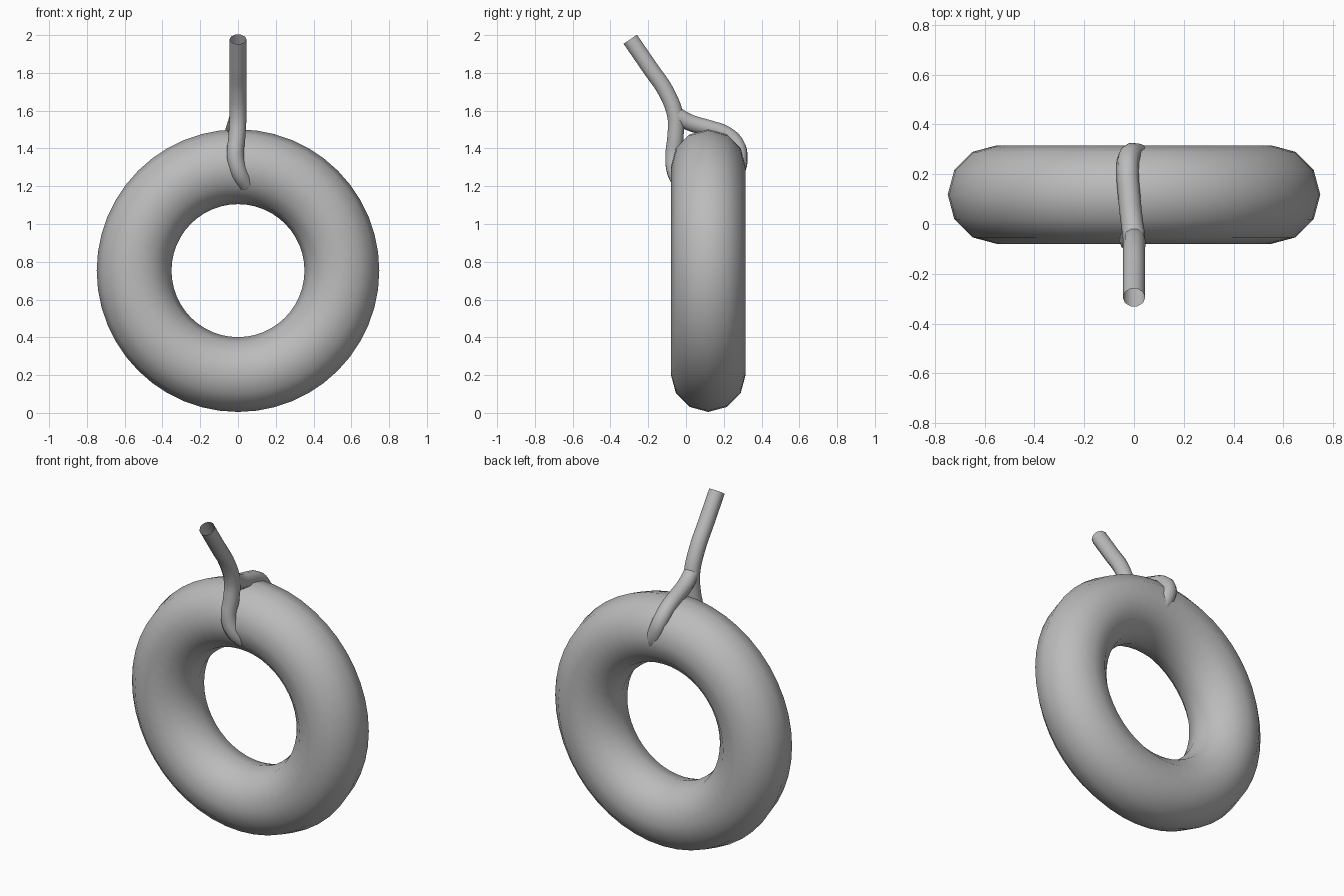
import bpy
import math

if "Cube" in bpy.data.objects:
    bpy.data.objects.remove(bpy.data.objects["Cube"])

# one flat grey for everything
grey = bpy.data.materials.new("mid grey")
grey.diffuse_color = (0.5, 0.5, 0.5, 1)
grey.use_nodes = True
grey.node_tree.nodes["Principled BSDF"].inputs["Base Color"].default_value = grey.diffuse_color


def finish(obj, name, angle):
    """Name, colour and smooth an object."""
    obj.name = name
    obj.data.materials.clear()
    obj.data.materials.append(grey)
    bpy.ops.object.select_all(action='DESELECT')
    obj.select_set(True)
    bpy.context.view_layer.objects.active = obj
    bpy.ops.object.shade_smooth_by_angle(angle=math.radians(angle))


def rope(name, points, radius=0.045):
    """Open-ended ten-sided tube through the given points."""
    curve = bpy.data.curves.new(name, 'CURVE')
    curve.dimensions = '3D'
    curve.bevel_depth = radius
    curve.bevel_resolution = 3
    curve.resolution_u = 4
    spline = curve.splines.new('BEZIER')
    spline.bezier_points.add(len(points) - 1)
    for bp, co in zip(spline.bezier_points, points):
        bp.co = co
        bp.handle_left_type = bp.handle_right_type = 'AUTO'
    obj = bpy.data.objects.new(name, curve)
    bpy.context.collection.objects.link(obj)
    bpy.ops.object.select_all(action='DESELECT')
    obj.select_set(True)
    bpy.context.view_layer.objects.active = obj
    bpy.ops.object.convert(target='MESH')
    finish(bpy.context.object, name, 60)


# upright ring
bpy.ops.mesh.primitive_torus_add(
    major_radius=0.55, minor_radius=0.198, major_segments=48, minor_segments=12,
    location=(0, 0.118, 0.753), rotation=(math.pi / 2, 0, 0))
finish(bpy.context.object, "ring", 60)

# hanging rope: free end at the top, running down the front of the ring
rope("hanging_rope", [
    (0, -0.295, 1.978), (0, -0.19, 1.825), (0, -0.105, 1.70), (0, -0.056, 1.57),
    (-0.006, -0.056, 1.46), (-0.014, -0.066, 1.36), (0.008, -0.055, 1.27),
    (0.045, -0.015, 1.21)])

# rope loop: leaves the knot, crosses over the ring and tucks in at the back
rope("rope_loop", [
    (0, -0.05, 1.575), (-0.01, 0.02, 1.537), (-0.02, 0.12, 1.507),
    (-0.026, 0.21, 1.475), (-0.02, 0.267, 1.42), (0.0, 0.282, 1.35),
    (0.03, 0.265, 1.28), (0.06, 0.22, 1.23)])
